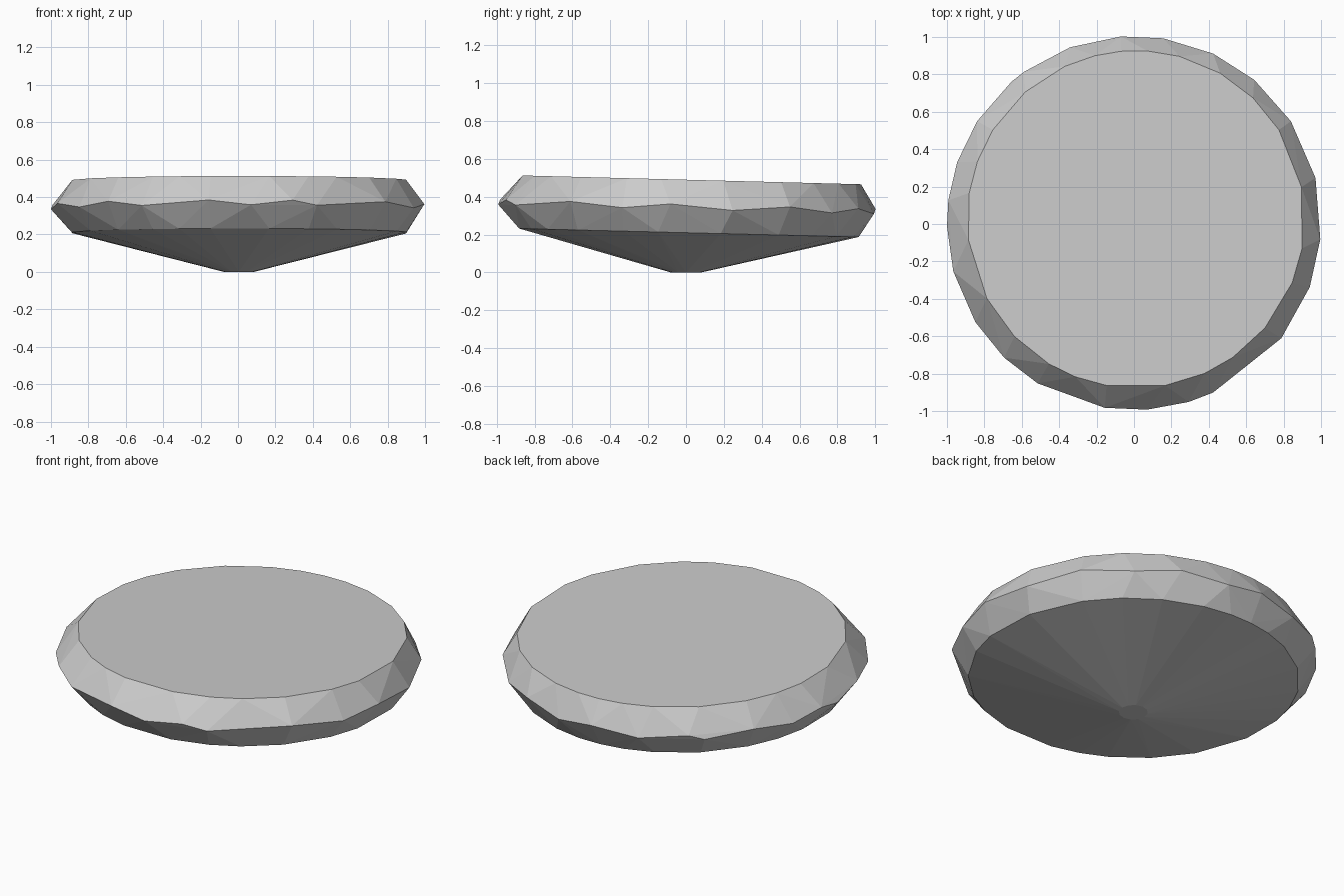
import bpy, bmesh
from math import radians, cos, sin

if "Cube" in bpy.data.objects:
    bpy.data.objects.remove(bpy.data.objects["Cube"])

# Corner angles (degrees) of the cut facets
FACE_ANGLES = [11, 32, 46, 60, 75, 86, 95, 104, 115, 131, 148, 160, 171,
               187, 208, 224, 239, 249, 260, 280, 294, 305, 320, 338, 350]
RIM_ANGLES = [14, 33, 50, 65, 81, 94, 110, 126, 131, 147, 161, 173,
              181, 195, 212, 226, 239, 261, 274, 287, 295, 322, 340, 355]


def ring(bm, angles, radius, center, height, tilt, wobble=0.0):
    """Irregular ring of points on a plane sloping down toward the back."""
    for i, a in enumerate(angles):
        x = center[0] + radius * cos(radians(a))
        y = center[1] + radius * sin(radians(a))
        z = height - tilt * y + (wobble if i % 2 else -wobble)
        bm.verts.new((x, y, z))


bm = bmesh.new()
# Small flat foot
ring(bm, range(0, 360, 30), 0.08, (0.005, 0.0), 0.0, 0.0)
# Lower edge, widest rim and flat top edge
ring(bm, FACE_ANGLES, 0.905, (0.01, 0.01), 0.21, 0.025)
ring(bm, RIM_ANGLES, 1.0, (0.0, 0.005), 0.347, 0.025, 0.013)
ring(bm, FACE_ANGLES, 0.902, (0.01, 0.025), 0.49, 0.026)

# Facets stretched between the rings
bmesh.ops.convex_hull(bm, input=bm.verts)
bmesh.ops.dissolve_limit(bm, angle_limit=radians(0.3),
                         verts=bm.verts, edges=bm.edges)
bmesh.ops.recalc_face_normals(bm, faces=bm.faces)

mesh = bpy.data.meshes.new("faceted_disc")
bm.to_mesh(mesh)
bm.free()
disc = bpy.data.objects.new("faceted_disc", mesh)
bpy.context.collection.objects.link(disc)
